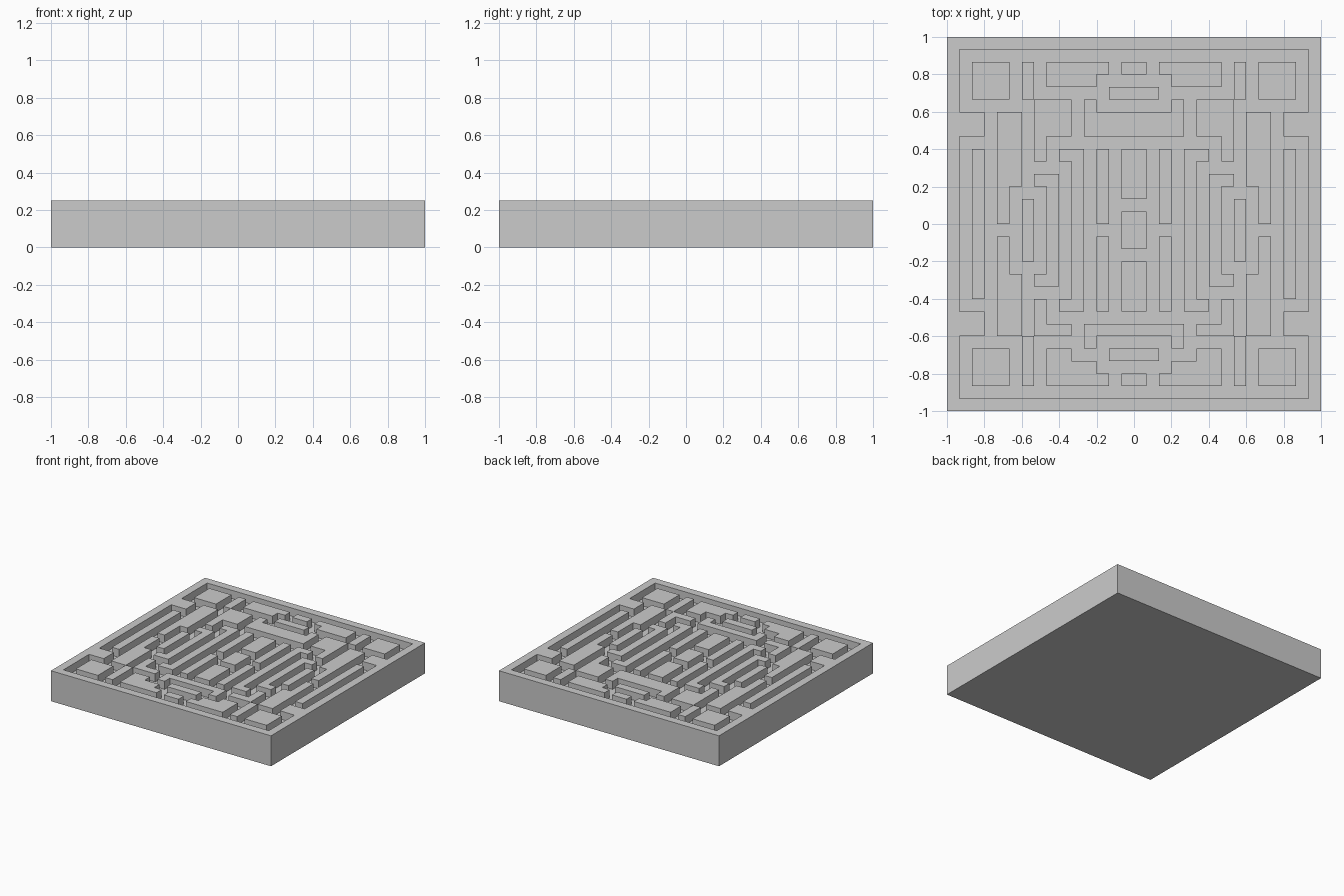
import bpy, bmesh

if "Cube" in bpy.data.objects:
    bpy.data.objects.remove(bpy.data.objects["Cube"])

N = 30                # plate is a 30 x 30 grid of cells
CELL = 2 / N
TOP = 0.25            # wall tops
FLOOR = TOP - CELL    # corridor floor

# Raised rectangles, left half: (col0, row0, col1, row1), rows counted from the back
rim = [(0, 0, 15, 1), (0, 29, 15, 30), (0, 0, 1, 30), (1, 6, 3, 8), (1, 22, 3, 24)]
back_blocks = [(2, 2, 5, 5), (6, 2, 7, 5), (8, 2, 13, 3), (8, 3, 12, 4), (14, 2, 15, 3),
               (13, 4, 15, 5), (11, 6, 15, 8), (11, 5, 12, 6), (7, 5, 10, 8), (7, 8, 8, 10)]
side_blocks = [(4, 6, 6, 12), (4, 12, 5, 15), (4, 16, 5, 19), (4, 19, 6, 24), (2, 9, 3, 21),
               (6, 13, 7, 18), (7, 11, 9, 12), (8, 12, 9, 19), (7, 19, 9, 20)]
middle_bars = [(9, 9, 11, 10), (10, 10, 11, 21), (9, 21, 11, 22), (12, 9, 13, 15),
               (12, 16, 13, 22), (14, 9, 15, 13), (14, 14, 15, 17), (14, 18, 15, 22)]
front_blocks = [(7, 21, 8, 23), (7, 23, 10, 24), (6, 24, 7, 28), (11, 23, 15, 24), (11, 24, 12, 25),
                (13, 25, 15, 26), (8, 25, 10, 26), (8, 26, 12, 27), (8, 27, 13, 28),
                (14, 27, 15, 28), (2, 25, 5, 28)]

# Mark raised cells and mirror them to the right half
raised = set()
for c0, r0, c1, r1 in rim + back_blocks + side_blocks + middle_bars + front_blocks:
    for c in range(c0, c1):
        for r in range(r0, r1):
            raised |= {(c, r), (N - 1 - c, r)}

bm = bmesh.new()
cache = {}


def vert(c, r, z):
    key = (c, r, z)
    if key not in cache:
        cache[key] = bm.verts.new((c * CELL - 1, 1 - r * CELL, z))
    return cache[key]


def height(c, r):
    if not (0 <= c < N and 0 <= r < N):
        return 0.0
    return TOP if (c, r) in raised else FLOOR


# Cell tops, plus vertical walls wherever a neighbour is lower
for c in range(N):
    for r in range(N):
        z = height(c, r)
        ring = [(c, r + 1), (c + 1, r + 1), (c + 1, r), (c, r)]
        bm.faces.new([vert(*p, z) for p in ring])
        for i, (dc, dr) in enumerate([(0, 1), (1, 0), (0, -1), (-1, 0)]):
            low = height(c + dc, r + dr)
            if low < z:
                a, b = ring[i], ring[(i + 1) % 4]
                bm.faces.new([vert(*a, low), vert(*b, low), vert(*b, z), vert(*a, z)])

# Underside
edge = ([(0, i) for i in range(N)] + [(i, N) for i in range(N)]
        + [(N, N - i) for i in range(N)] + [(N - i, 0) for i in range(N)])
bm.faces.new([vert(c, r, 0.0) for c, r in reversed(edge)])

mesh = bpy.data.meshes.new("maze_plate")
bm.to_mesh(mesh)
bm.free()
plate = bpy.data.objects.new("maze_plate", mesh)
bpy.context.collection.objects.link(plate)
